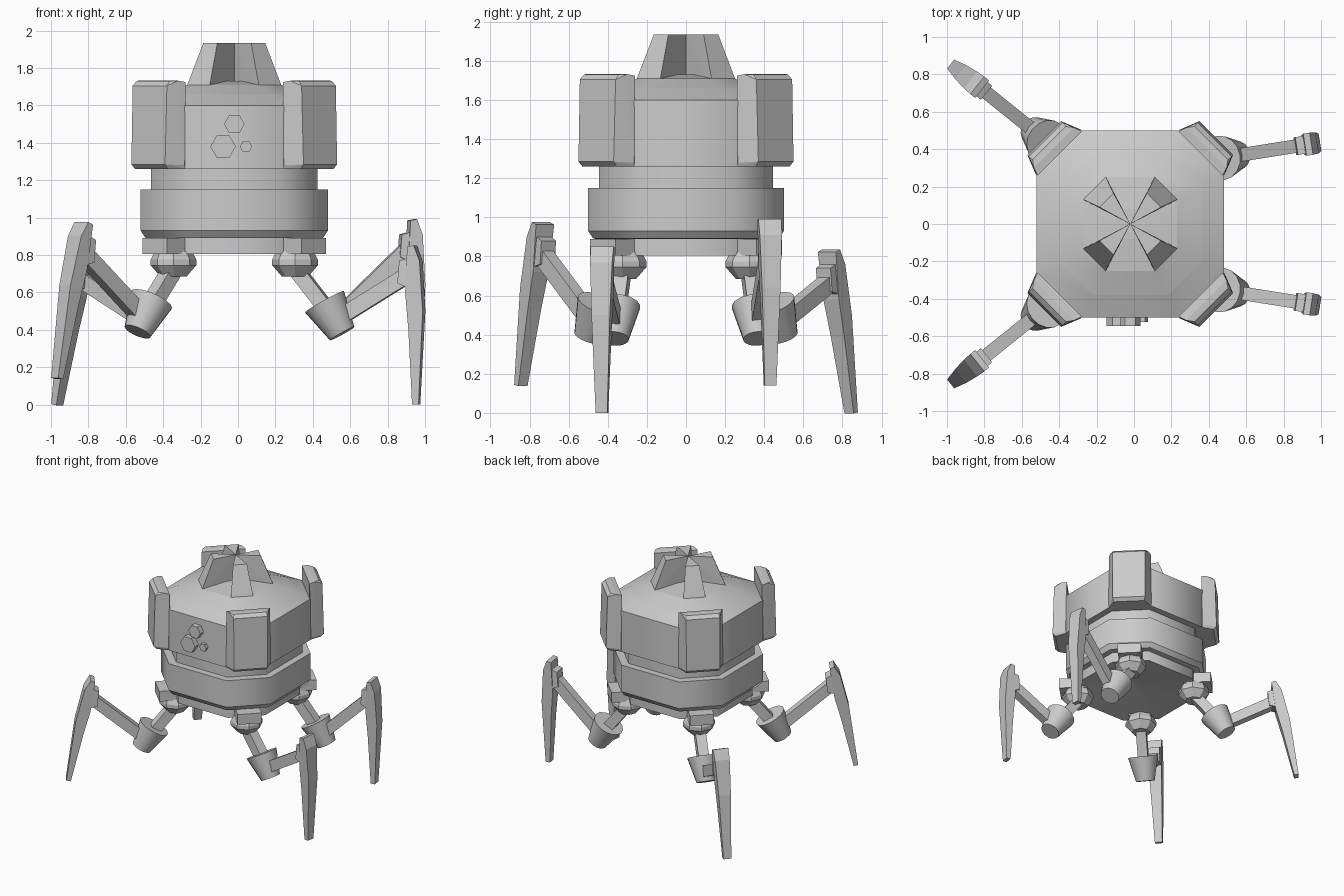
import bpy, bmesh
from math import cos, sin, pi, hypot
from mathutils import Vector

if "Cube" in bpy.data.objects:
    bpy.data.objects.remove(bpy.data.objects["Cube"])

CX = -0.02  # body axis is slightly off the bounding-box centre


def finish(name, bm, loc=(0, 0, 0)):
    bmesh.ops.recalc_face_normals(bm, faces=bm.faces)
    me = bpy.data.meshes.new(name)
    bm.to_mesh(me)
    bm.free()
    ob = bpy.data.objects.new(name, me)
    ob.location = loc
    bpy.context.collection.objects.link(ob)
    return ob


def loft(name, rings, loc=(0, 0, 0), smooth=False):
    """Skin a list of equal-length point loops, capped at both ends."""
    bm = bmesh.new()
    loops = [[bm.verts.new(p) for p in r] for r in rings]
    n = len(loops[0])
    for a, b in zip(loops, loops[1:]):
        for i in range(n):
            f = bm.faces.new((a[i], a[(i + 1) % n], b[(i + 1) % n], b[i]))
            f.smooth = smooth
    bm.faces.new(loops[0])
    bm.faces.new(loops[-1])
    if smooth:  # ring edges stay sharp, edges between rings are smooth
        for lp in loops:
            for i in range(n):
                bm.edges.get((lp[i], lp[(i + 1) % n])).smooth = False
    return finish(name, bm, loc)


def hull(name, pts):
    bm = bmesh.new()
    for p in pts:
        bm.verts.new(p)
    bmesh.ops.convex_hull(bm, input=bm.verts)
    bmesh.ops.dissolve_limit(bm, angle_limit=0.02, verts=bm.verts, edges=bm.edges)
    return finish(name, bm, (CX, 0, 0))


def octagon(h, z):
    f = 0.53 * h
    return [(h, -f, z), (h, f, z), (f, h, z), (-f, h, z),
            (-h, f, z), (-h, -f, z), (-f, -h, z), (f, -h, z)]


def circle(c, axis, r, n):
    axis = Vector(axis).normalized()
    ref = Vector((0, 0, 1)) if abs(axis.z) < 0.99 else Vector((1, 0, 0))
    u = axis.cross(ref).normalized()
    v = axis.cross(u)
    return [Vector(c) + r * (cos(2 * pi * i / n) * u + sin(2 * pi * i / n) * v) for i in range(n)]


def beam(name, a, b, w, h):
    a, b = Vector(a), Vector(b)
    s = (b - a).cross(Vector((0, 0, 1))).normalized()
    t = s.cross(b - a).normalized()
    sect = [s * i * w / 2 + t * j * h / 2 for i, j in ((1, 1), (-1, 1), (-1, -1), (1, -1))]
    return loft(name, [[a + q for q in sect], [b + q for q in sect]])


# Body, stacked octagons (half width, z)
for name, prof in {
    "upper_body": [(0.5, 1.26), (0.5, 1.6)],
    "roof": [(0.5, 1.6), (0.38, 1.658), (0.25, 1.71), (0.08, 1.73)],
    "neck": [(0.445, 1.14), (0.445, 1.27)],
    "lower_ring": [(0.46, 0.89), (0.475, 0.892), (0.5, 0.93), (0.5, 1.15)],
    "base_plate": [(0.43, 0.9), (0.43, 0.805), (0.01, 0.87)],
}.items():
    loft(name, [octagon(h, z) for h, z in prof], (CX, 0, 0), True)

# Corner parts: armour plate, turret wedge, leg mount, ball joint
for sx, sy, tag in ((1, -1, "front_right"), (-1, -1, "front_left"),
                    (1, 1, "back_right"), (-1, 1, "back_left")):
    def corner(pts):
        return [(sx * x, sy * y, z) for a, b, z in pts for x, y in ((a, b), (b, a))]

    hull(tag + "_armour", corner([
        (0.26, 0.495, 1.26), (0.355, 0.53, 1.26), (0.265, 0.505, 1.28), (0.37, 0.55, 1.285),
        (0.36, 0.543, 1.705), (0.26, 0.495, 1.725), (0.3, 0.515, 1.732), (0.345, 0.522, 1.73)]))
    hull(tag + "_turret_wedge", corner([
        (0.001, 0.0, 1.935), (0.001, 0.0, 1.66), (0.09, 0.165, 1.935), (0.14, 0.27, 1.66)]))
    hull(tag + "_leg_mount", corner([
        (0.36, 0.49, 0.805), (0.36, 0.49, 0.89), (0.21, 0.34, 0.805), (0.21, 0.34, 0.89)]))
    ball = (CX + sx * 0.325, sy * 0.325)
    loft(tag + "_ball_joint", [circle((*ball, z), (0, 0, 1), r, 8) for r, z in
                               ((0.1, 0.82), (0.122, 0.775), (0.122, 0.745), (0.07, 0.685))])

    # Leg: right legs spread sideways, left legs spread diagonally; two feet are raised
    lift = 0.14 if sx * sy > 0 else 0.0
    if sx > 0:
        knee, foot, tilt = Vector((0.51, sy * 0.36, 0.465)), Vector((0.953, sy * 0.43, lift)), 0.0
    else:
        knee, foot, tilt = Vector((-0.5, sy * 0.47, 0.475)), Vector((-0.967, sy * 0.845, lift)), 0.19
    out = Vector((foot.x - knee.x, foot.y - knee.y, 0)).normalized()
    side = Vector((-out.y, out.x, 0))

    def at(d, h, s=0.0):
        return foot + out * (d * cos(tilt) - h * sin(tilt)) \
            + Vector((0, 0, d * sin(tilt) + h * cos(tilt))) + side * s

    # Upper strut and tapered knee cup
    beam(tag + "_upper_strut", (*ball, 0.73), knee, 0.08, 0.08)
    axis = out * 0.095 + Vector((0, 0, -0.17))
    loft(tag + "_knee_cup", [circle(knee - axis / 2, axis, 0.12, 16),
                             circle(knee + axis / 2, axis, 0.075, 16)], smooth=True)

    # Forearm, elbow block and blade-shaped shin
    beam(tag + "_forearm", knee + Vector((0, 0, -0.02)), at(-0.05, 0.69), 0.072, 0.085)
    block = [(-0.095, 0.65), (-0.03, 0.62), (-0.03, 0.785), (-0.085, 0.77)]
    loft(tag + "_elbow_block", [[at(d, h, s) for d, h in block] for s in (-0.048, 0.048)])
    shin = [(-0.018, 0), (0.017, 0), (0.042, 0.5), (0.026, 0.77), (-0.005, 0.852),
            (-0.04, 0.845), (-0.052, 0.6), (-0.036, 0.4)]
    loft(tag + "_shin", [[at(d, h, k * (0.03 + 0.035 * h)) for d, h in shin] for k in (-1, 1)])

# Hexagonal studs on the front panel
for i, (x, z, r, y) in enumerate(((-0.02, 1.5, 0.055, -0.545), (-0.08, 1.38, 0.068, -0.545),
                                  (0.043, 1.38, 0.033, -0.525))):
    loft("hex_stud_%d" % (i + 1), [circle((x, yy, z), (0, 1, 0), r, 6) for yy in (-0.48, y)])
